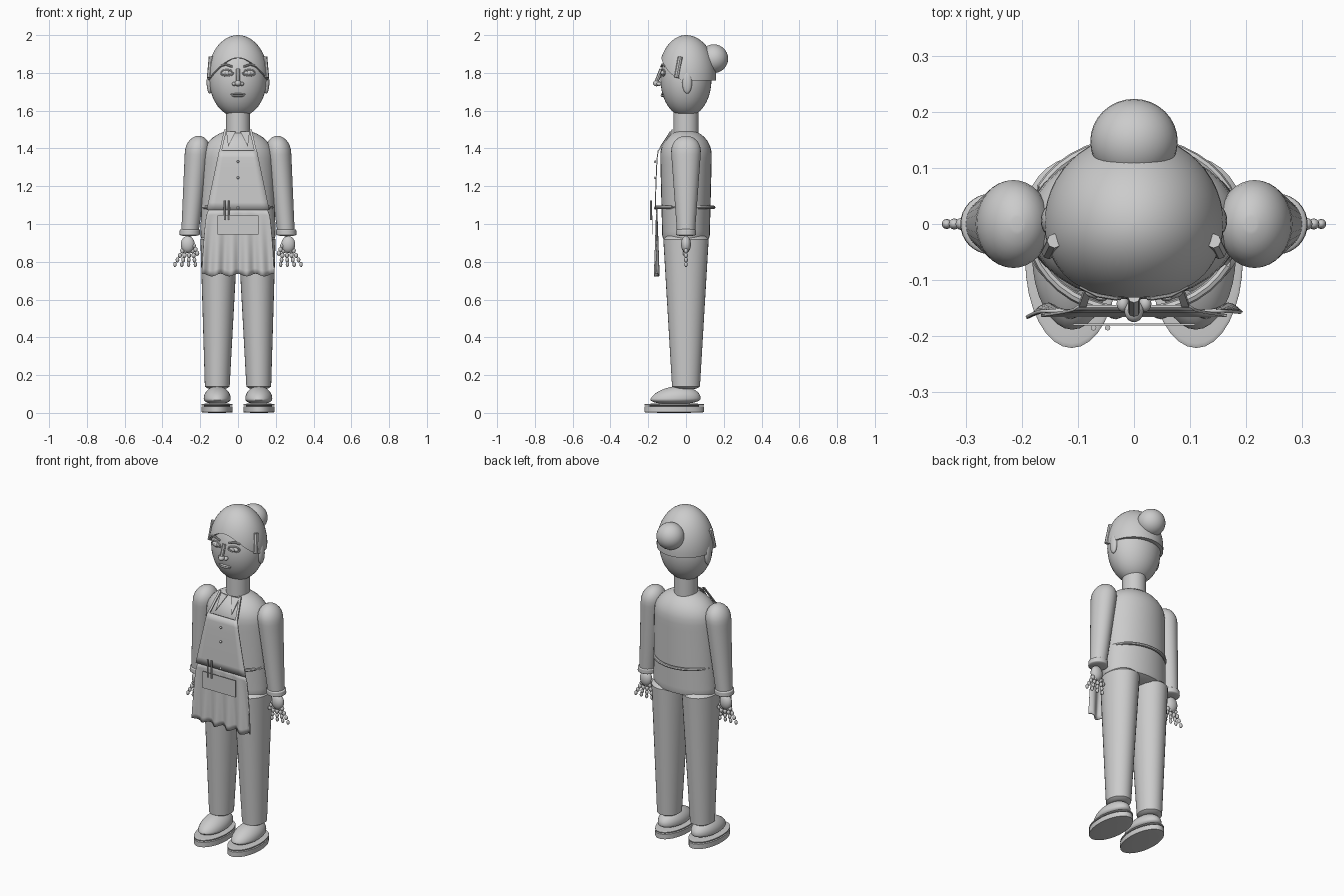
import bpy, bmesh
from math import sin, cos, tau, pi, asin, sqrt, radians
from mathutils import Vector

default_cube = bpy.data.objects.get("Cube")
if default_cube:
    bpy.data.objects.remove(default_cube)

GREY = (0.6, 0.6, 0.6, 1)
material = bpy.data.materials.new("plain_grey")
material.use_nodes = True
material.diffuse_color = GREY
material.node_tree.nodes["Principled BSDF"].inputs["Base Color"].default_value = GREY


def finish(name, bm, sharp_angle=40):
    """Turn the bmesh into a smooth-shaded object with sharp creases."""
    bmesh.ops.recalc_face_normals(bm, faces=bm.faces)
    mesh = bpy.data.meshes.new(name)
    bm.to_mesh(mesh)
    bm.free()
    mesh.materials.append(material)
    for polygon in mesh.polygons:
        polygon.use_smooth = True
    mesh.set_sharp_from_angle(angle=radians(sharp_angle))
    ob = bpy.data.objects.new(name, mesh)
    bpy.context.collection.objects.link(ob)
    return ob


def mirrored(ob):
    """Repeat a part built on the left across the middle plane."""
    ob.modifiers.new("mirror", "MIRROR").use_mirror_merge = False
    return ob


def circle(count):
    return [(cos(k * tau / count), sin(k * tau / count)) for k in range(count)]


def skin(name, rings, closed=False):
    """Bridge rings of points; cap both ends unless they join up."""
    bm = bmesh.new()
    loops = [[bm.verts.new(point) for point in ring] for ring in rings]
    following = loops[1:] + loops[:1] if closed else loops[1:]
    for lower, upper in zip(loops, following):
        for k in range(len(lower)):
            bm.faces.new((lower[k - 1], lower[k], upper[k], upper[k - 1]))
    if not closed:
        bm.faces.new(loops[0])
        bm.faces.new(loops[-1])
    return finish(name, bm)


def column(name, base, top, base_size, top_size, base_round, top_round, steps=24):
    """Upright tapered body with an oval section and rounded ends."""
    base, top = Vector(base), Vector(top)
    base_size, top_size = Vector(base_size), Vector(top_size)
    height = top.z - base.z
    rings = []
    for step in range(steps + 1):
        t = (1 - cos(pi * step / steps)) / 2
        t = min(max(t, 0.002), 0.998)
        size = base_size.lerp(top_size, t)
        for distance, rounding in ((t * height, base_round), ((1 - t) * height, top_round)):
            if distance < rounding:
                size = size * sqrt(1 - (1 - distance / rounding) ** 2)
        centre = base.lerp(top, t)
        rings.append([centre + Vector((size.x * c, size.y * s, 0)) for c, s in circle(32)])
    return skin(name, rings)


def ball(name, centre, size, segments=24):
    bm = bmesh.new()
    bmesh.ops.create_uvsphere(bm, u_segments=segments, v_segments=segments // 2, radius=1)
    bmesh.ops.scale(bm, vec=size, verts=bm.verts)
    bmesh.ops.translate(bm, vec=centre, verts=bm.verts)
    return finish(name, bm)


def rod(name, path, radius, closed=False):
    """Round bar that follows a path of points."""
    path = [Vector(point) for point in path]
    rings = []
    for k, point in enumerate(path):
        before = path[k - 1] if k or closed else point
        after = path[(k + 1) % len(path)] if closed or point != path[-1] else point
        along = (after - before).normalized()
        helper = Vector((0, 1, 0)) if abs(along.y) < 0.9 else Vector((1, 0, 0))
        across = along.cross(helper).normalized()
        other = along.cross(across)
        rings.append([point + radius * (across * c + other * s) for c, s in circle(8)])
    return skin(name, rings, closed)


def hoop(name, centre, long_axis, short_axis, radius):
    centre, long_axis, short_axis = Vector(centre), Vector(long_axis), Vector(short_axis)
    path = [centre + long_axis * c + short_axis * s for c, s in circle(40)]
    return rod(name, path, radius, closed=True)


def sheet(name, columns, rows, place, thickness):
    """Cloth panel; place(u, t) maps across (-1 to 1) and down (0 to 1)."""
    bm = bmesh.new()
    grid = [[bm.verts.new(place(2 * c / columns - 1, r / rows)) for c in range(columns + 1)]
            for r in range(rows + 1)]
    for upper, lower in zip(grid, grid[1:]):
        for c in range(columns):
            bm.faces.new((upper[c], upper[c + 1], lower[c + 1], lower[c]))
    ob = finish(name, bm)
    solid = ob.modifiers.new("thickness", "SOLIDIFY")
    solid.thickness = thickness
    solid.offset = 0
    return ob


def flap(name, corners, thickness=0.008):
    """Flat panel thickened toward the back."""
    back = Vector((0, thickness, 0))
    front = [Vector(corner) for corner in corners]
    return skin(name, [front, [corner + back for corner in front]])


# Head, neck and torso
ball("head", (0, 0, 1.765), (0.152, 0.135, 0.2), 40)
column("neck", (0, 0, 1.45), (0, 0, 1.6), (0.064, 0.066), (0.064, 0.066), 0, 0)
column("torso", (0, 0, 0.9), (0, 0, 1.5), (0.2, 0.125), (0.185, 0.14), 0.03, 0.14)


# Hair cap: a dome whose hairline rises over the forehead
def hair_ring(t, width):
    ring = []
    for c, s in circle(48):
        forehead = max(0, -s)
        hairline = 0.12 * forehead ** 2 - 0.02
        start = asin(hairline / 0.22)
        climb = start + (pi / 2 - start) * t
        spread = width * cos(climb)
        depth = 0.16 if s > 0 else 0.147
        ring.append((0.16 * spread * c, depth * spread * s, 1.78 + 0.22 * sin(climb)))
    return ring


ROWS = 16
skin("hair_cap", [hair_ring(0, 0.85)] + [hair_ring(row / ROWS, 1) for row in range(ROWS)]
     + [hair_ring(0.995, 1)])
ball("hair_bun", (0, 0.147, 1.875), (0.078, 0.076, 0.076), 32)

# Face
rod("nose_bridge", [(0, -0.13, 1.82), (0, -0.157, 1.75)], 0.011)
ball("nose_tip", (0, -0.155, 1.745), (0.017, 0.02, 0.016))
mirrored(ball("nostrils", (0.02, -0.142, 1.742), (0.011, 0.014, 0.011)))
ball("upper_lip", (0, -0.12, 1.688), (0.04, 0.014, 0.005))
ball("lower_lip", (0, -0.12, 1.678), (0.034, 0.014, 0.006))
EYE = Vector((0.058, -0.122, 1.8))
mirrored(ball("eyes", EYE, (0.029, 0.012, 0.014)))
mirrored(ball("irises", EYE + Vector((0, -0.01, 0)), (0.011, 0.005, 0.011)))
mirrored(hoop("eyelids", EYE, (0.032, 0.01, 0), (0, 0, 0.016), 0.004))
mirrored(rod("eyebrows", [(0.03, -0.131, 1.833), (0.065, -0.125, 1.845), (0.094, -0.11, 1.836)], 0.006))
mirrored(ball("ears", (0.15, 0.006, 1.75), (0.016, 0.026, 0.06)))
mirrored(rod("side_locks", [(0.142, -0.03, 1.885), (0.152, -0.05, 1.775)], 0.013))

# Sleeves and cuffs
mirrored(column("sleeves", (0.254, 0, 0.96), (0.208, 0, 1.467), (0.046, 0.048), (0.07, 0.085), 0, 0.09))
mirrored(column("cuffs", (0.256, 0, 0.935), (0.254, 0, 0.977), (0.054, 0.054), (0.054, 0.054), 0.01, 0.01))

# Hands: palm with beaded fingers fanning outward
mirrored(ball("palms", (0.266, 0, 0.892), (0.037, 0.026, 0.045)))
for finger in range(4):
    start = Vector((0.24 + 0.018 * finger, 0, 0.858))
    stride = Vector((0.006 * (finger - 0.8), 0, -0.024))
    for joint in range(4):
        radius = 0.012 - 0.001 * joint
        mirrored(ball(f"finger_{finger + 1}_joint_{joint + 1}", start + stride * joint,
                      (radius, radius, 0.014), 12))
for joint in range(3):
    mirrored(ball(f"thumb_joint_{joint + 1}", (0.234 - 0.009 * joint, -0.006, 0.885 - 0.02 * joint),
                  (0.011, 0.011, 0.014), 12))

# Trousers and shoes
mirrored(column("trouser_legs", (0.11, 0, 0.125), (0.1, 0, 0.95), (0.065, 0.073), (0.1, 0.122), 0.01, 0.03))
mirrored(column("shoes", (0.11, -0.064, 0.045), (0.11, -0.035, 0.142), (0.074, 0.142), (0.066, 0.11), 0.03, 0.06))
SOLE = (0.083, 0.158)
for name, low, high in (("outsoles", 0, 0.037), ("welts", 0.036, 0.05)):
    mirrored(column(name, (0.111, -0.063, low), (0.111, -0.063, high), SOLE, SOLE, 0.004, 0.004))

# Collar and apron straps
mirrored(flap("collar_flaps", [(0.062, -0.075, 1.49), (0.012, -0.085, 1.49), (0.052, -0.138, 1.41)]))
mirrored(flap("apron_straps", [(0.098, -0.148, 1.39), (0.085, -0.148, 1.39),
                               (0.06, -0.076, 1.5), (0.073, -0.076, 1.5)]))


# Apron bib curving over the chest, and skirt with folds growing to the hem
def bib_point(u, t):
    return (u * (0.1 + 0.066 * t), -0.147 - 0.016 * sqrt(t), 1.39 - 0.315 * t)


def skirt_point(u, t):
    hem = 0.007 * t * cos(13 * u)
    sag = 0.012 * (1 - t) * u * u
    return (u * (0.158 + 0.034 * sqrt(t)), -0.155 + 0.012 * t * sin(15 * u + 1),
            1.085 - 0.355 * t + hem - sag)


sheet("apron_bib", 8, 8, bib_point, 0.005)
sheet("apron_skirt", 48, 12, skirt_point, 0.006)
mirrored(flap("apron_pockets", [(0.001, -0.181, 0.945), (0.109, -0.181, 0.945),
                                (0.109, -0.181, 1.045), (0.001, -0.181, 1.045)], 0.004))
hoop("waist_tie", (0, -0.005, 1.088), (0.185, 0, 0), (0, 0.152, 0), 0.009)

# Buttons and pens
for name, height in (("top_button", 1.33), ("middle_button", 1.245), ("waist_button", 1.085)):
    ball(name, (0, -0.164, height), (0.007, 0.006, 0.007), 12)
for name, x in (("outer_pen", -0.072), ("inner_pen", -0.047)):
    rod(name, [(x, -0.185, 1.02), (x, -0.185, 1.125)], 0.005)
